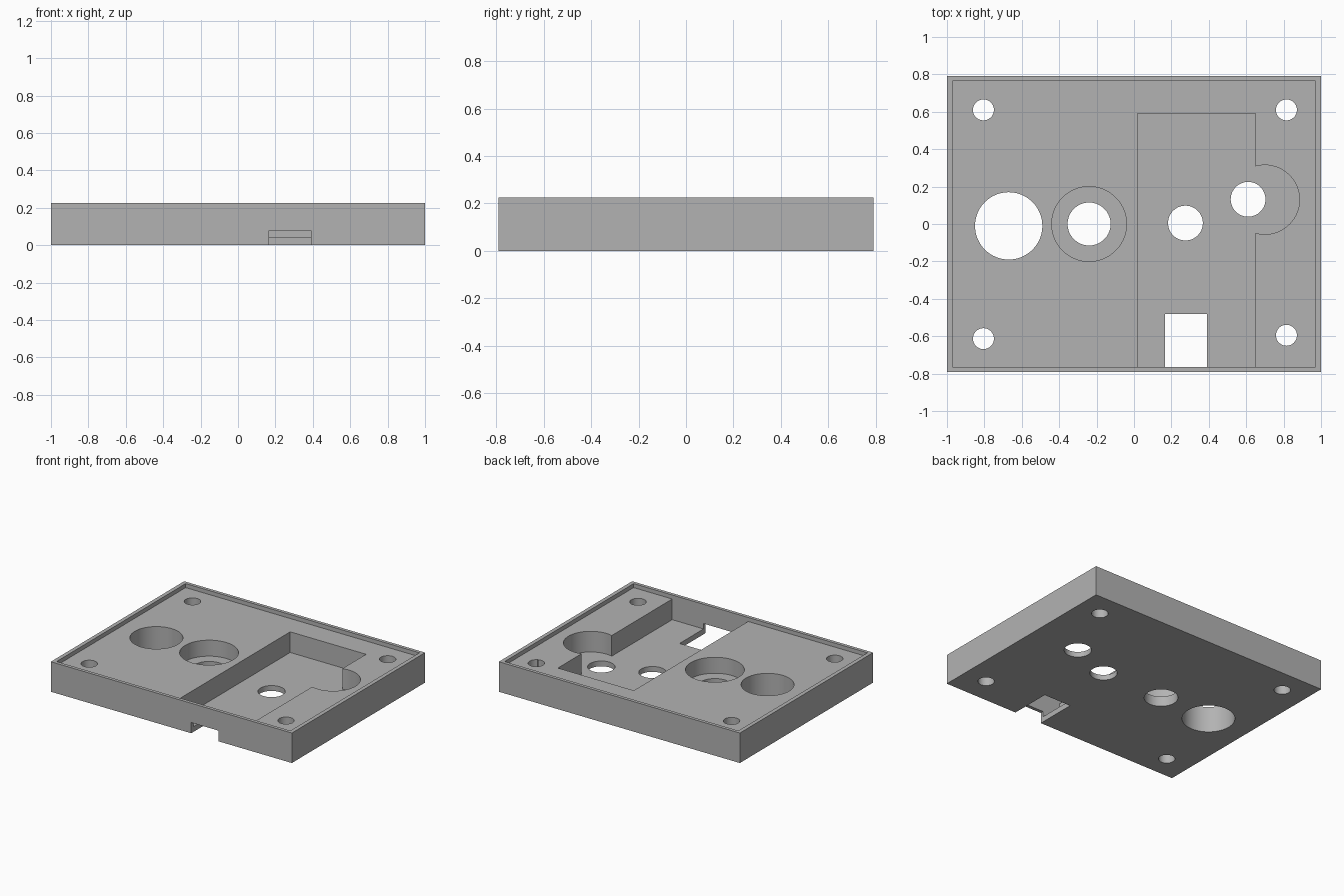
import bpy
import math

cube = bpy.data.objects.get("Cube")
if cube:
    bpy.data.objects.remove(cube, do_unlink=True)

HEIGHT, LEDGE, FLOOR = 0.225, 0.195, 0.04

grey = bpy.data.materials.new("plain grey")
grey.use_nodes = True
colour = (0.45, 0.45, 0.45, 1)
grey.diffuse_color = colour
grey.node_tree.nodes["Principled BSDF"].inputs["Base Color"].default_value = colour


def box(name, x0, x1, y0, y1, z0, z1):
    bpy.ops.mesh.primitive_cube_add(size=1, location=((x0 + x1) / 2, (y0 + y1) / 2, (z0 + z1) / 2))
    ob = bpy.context.object
    ob.name = name
    ob.scale = (x1 - x0, y1 - y0, z1 - z0)
    bpy.ops.object.transform_apply(location=True, rotation=False, scale=True)
    return ob


def disc(name, x, y, radius, z0=-0.1, z1=0.4):
    bpy.ops.mesh.primitive_cylinder_add(vertices=64, radius=radius, depth=z1 - z0,
                                        location=(x, y, (z0 + z1) / 2))
    ob = bpy.context.object
    ob.name = name
    return ob


# Solid block
plate = box("enclosure_base", -1, 1, -0.79, 0.79, 0, HEIGHT)
plate.data.materials.append(grey)

# Recesses, cable slot and through holes
cutters = [
    box("rim_recess", -0.97, 0.97, -0.765, 0.765, LEDGE, 0.4),
    box("main_pocket", 0.02, 0.65, -0.765, 0.59, FLOOR, 0.4),
    disc("round_pocket", 0.70, 0.13, 0.185, FLOOR),
    disc("counterbore", -0.24, 0, 0.2, 0.075),
    box("cable_slot", 0.165, 0.39, -0.9, -0.48, -0.1, 0.08),
    disc("large_hole", -0.67, -0.01, 0.18),
    disc("counterbore_hole", -0.24, 0, 0.115),
    disc("pocket_hole", 0.275, 0.005, 0.093),
    disc("round_pocket_hole", 0.61, 0.132, 0.093),
]
for x, y in ((-0.805, 0.61), (0.815, 0.61), (-0.805, -0.613), (0.815, -0.595)):
    cutters.append(disc("screw_hole", x, y, 0.056))

# Cut each shape from the block, then discard the cutter
for cutter in cutters:
    cutter.hide_render = True
    bpy.ops.object.select_all(action="DESELECT")
    plate.select_set(True)
    bpy.context.view_layer.objects.active = plate
    mod = plate.modifiers.new("cut", "BOOLEAN")
    mod.operation = "DIFFERENCE"
    mod.solver = "EXACT"
    mod.object = cutter
    bpy.ops.object.modifier_apply(modifier=mod.name)
    bpy.data.objects.remove(cutter, do_unlink=True)

# Smooth hole walls, crisp edges
bpy.ops.object.shade_smooth_by_angle(angle=math.radians(30))
